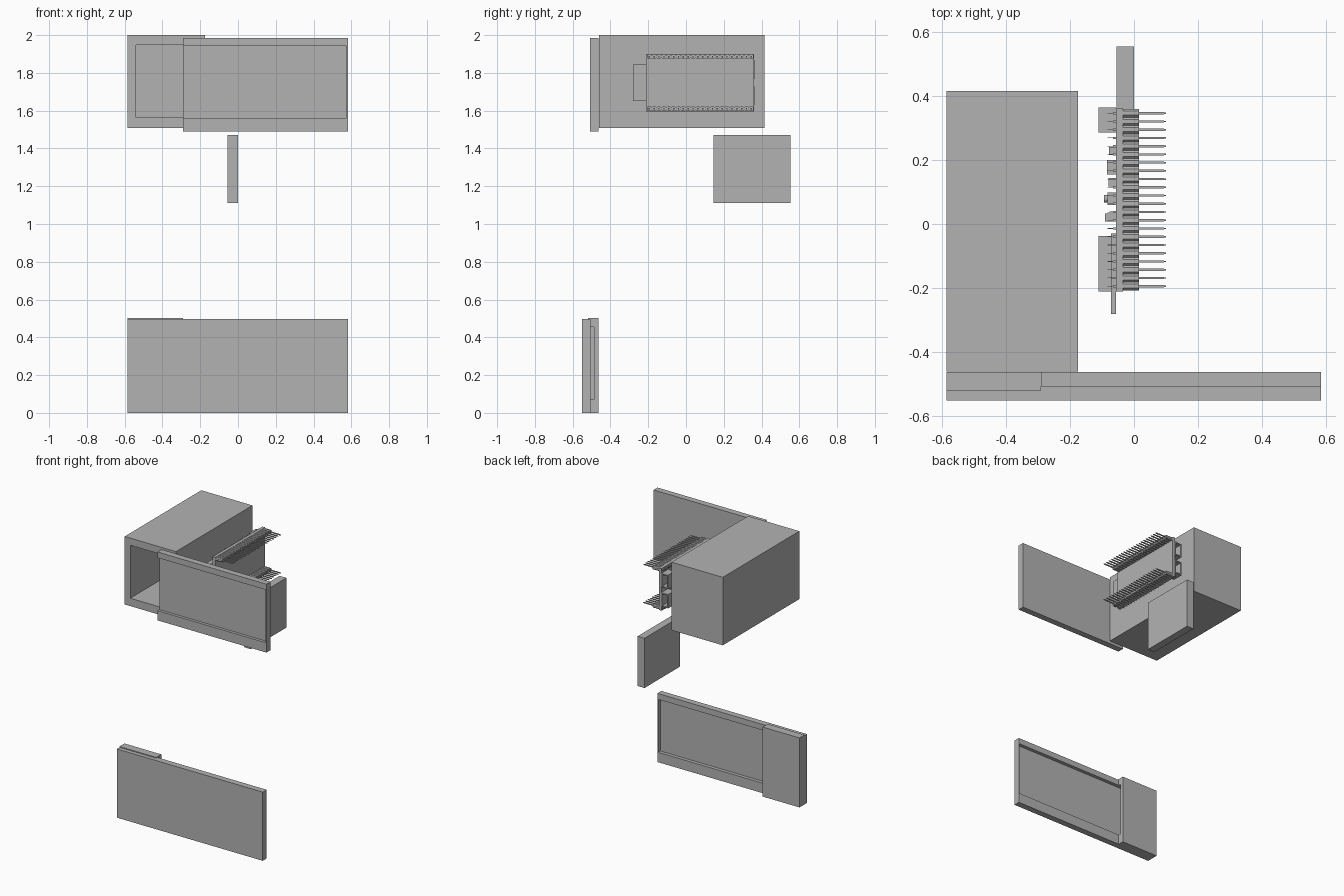
import bpy, bmesh
from mathutils import Matrix, Vector

cube = bpy.data.objects.get("Cube")
if cube:
    bpy.data.objects.remove(cube, do_unlink=True)

grey = bpy.data.materials.new("plain_grey")
grey.use_nodes = True
grey.diffuse_color = (0.45, 0.45, 0.45, 1)
grey.node_tree.nodes["Principled BSDF"].inputs["Base Color"].default_value = grey.diffuse_color


def finish(name, bm):
    bmesh.ops.recalc_face_normals(bm, faces=bm.faces[:])
    mesh = bpy.data.meshes.new(name)
    bm.to_mesh(mesh)
    bm.free()
    mesh.materials.append(grey)
    ob = bpy.data.objects.new(name, mesh)
    bpy.context.collection.objects.link(ob)
    return ob


def add_box(bm, x, y, z):
    """Add a box given its (low, high) range on each axis."""
    size = Vector([b - a for a, b in (x, y, z)])
    mid = Vector([(a + b) / 2 for a, b in (x, y, z)])
    matrix = Matrix.Translation(mid) @ Matrix.Diagonal((*size, 1))
    return bmesh.ops.create_cube(bm, size=1, matrix=matrix)["verts"]


def box(name, x, y, z):
    bm = bmesh.new()
    add_box(bm, x, y, z)
    return finish(name, bm)


def combine(ob, other, operation):
    """Apply a boolean and remove the helper."""
    other.hide_render = True
    mod = ob.modifiers.new(operation.lower(), "BOOLEAN")
    mod.operation = operation
    mod.solver = "EXACT"
    mod.object = other
    bpy.context.view_layer.objects.active = ob
    bpy.ops.object.modifier_apply(modifier=mod.name)
    bpy.data.objects.remove(other, do_unlink=True)


# Deep housing, open at the front
housing = box("housing", (-.585, -.175), (-.46, .415), (1.508, 2))
combine(housing, box("housing_cutter", (-.54, -.22), (-.6, .37), (1.565, 1.948)), "DIFFERENCE")

# Side panel with a shallow pocket, open towards the housing
panel = box("front_panel", (-.29, .583), (-.507, -.462), (1.49, 1.985))
combine(panel, box("panel_cutter", (-.4, .575), (-.6, -.486), (1.56, 1.943)), "DIFFERENCE")

# Cover: plate, thick end block and a pocket running into the block
cover = box("cover", (-.585, .583), (-.55, -.505), (0, .497))
combine(cover, box("end_block", (-.585, -.29), (-.52, -.462), (0, .503)), "UNION")
combine(cover, box("cover_cutter", (-.54, .575), (-.53, -.486), (.072, .455)), "DIFFERENCE")

# Loose block
box("battery_block", (-.055, 0), (.145, .553), (1.11, 1.47))

# Circuit board
box("circuit_board", (-.056, -.034), (-.211, .36), (1.596, 1.9))

# Pin headers: chamfered housings with square, pointed pins
PINS, PITCH, FIRST = 22, .0257, -.194
for side, zc in (("lower", 1.61), ("upper", 1.886)):
    shells, pins = bmesh.new(), bmesh.new()
    for i in range(PINS):
        y = FIRST + i * PITCH
        half, inner = PITCH / 2, PITCH / 4
        outline = [(-half, -inner), (-inner, -half), (inner, -half), (half, -inner),
                   (half, inner), (inner, half), (-inner, half), (-half, inner)]
        face = shells.faces.new([shells.verts.new((-.034, y + a, zc + b)) for a, b in outline])
        top = bmesh.ops.extrude_face_region(shells, geom=[face])["geom"]
        bmesh.ops.translate(shells, vec=(.05, 0, 0),
                            verts=[v for v in top if isinstance(v, bmesh.types.BMVert)])
        verts = add_box(pins, (-.082, .1), (y - .0035, y + .0035), (zc - .0035, zc + .0035))
        for v in verts:
            v.co.y = y + (v.co.y - y) * (.6 if v.co.x > 0 else .25)
            v.co.z = zc + (v.co.z - zc) * (.6 if v.co.x > 0 else .25)
        # Widen the shaft between the tapered ends
        add_box(pins, (-.066, .093), (y - .0035, y + .0035), (zc - .0035, zc + .0035))
    finish(side + "_header_housing", shells)
    finish(side + "_header_pins", pins)

# Radio module: carrier overhanging the board, and its shield can
box("radio_carrier", (-.071, -.056), (-.28, -.03), (1.65, 1.845))
box("shield_can", (-.11, -.07), (-.211, -.037), (1.657, 1.838))

# Mirrored pairs: hollow cable sockets and push buttons
for side, s in (("lower", -1), ("upper", 1)):
    zc = 1.748 + s * .07
    socket = box(side + "_cable_socket", (-.111, -.056), (.285, .363), (zc - .05, zc + .05))
    combine(socket, box("socket_cutter", (-.103, -.064), (.30, .4), (zc - .042, zc + .042)),
            "DIFFERENCE")
    box(side + "_button_base", (-.083, -.056), (.06, .098), (zc - .03, zc + .03))
    bm = bmesh.new()
    turn = Matrix.Translation((-.083, .079, zc)) @ Matrix.Rotation(1.5708, 4, "Y")
    bmesh.ops.create_cone(bm, cap_ends=True, segments=16, radius1=.012, radius2=.012,
                          depth=.02, matrix=turn)
    finish(side + "_button_cap", bm)
    box(side + "_small_chip", (-.078, -.056), (.215, .24), (zc - .015, zc + .015))

# Single components along the middle
box("bridge_chip", (-.085, -.056), (.155, .2), (1.72, 1.775))
box("regulator", (-.08, -.056), (.117, .143), (1.69, 1.73))
box("status_light", (-.09, -.056), (.008, .033), (1.735, 1.76))
